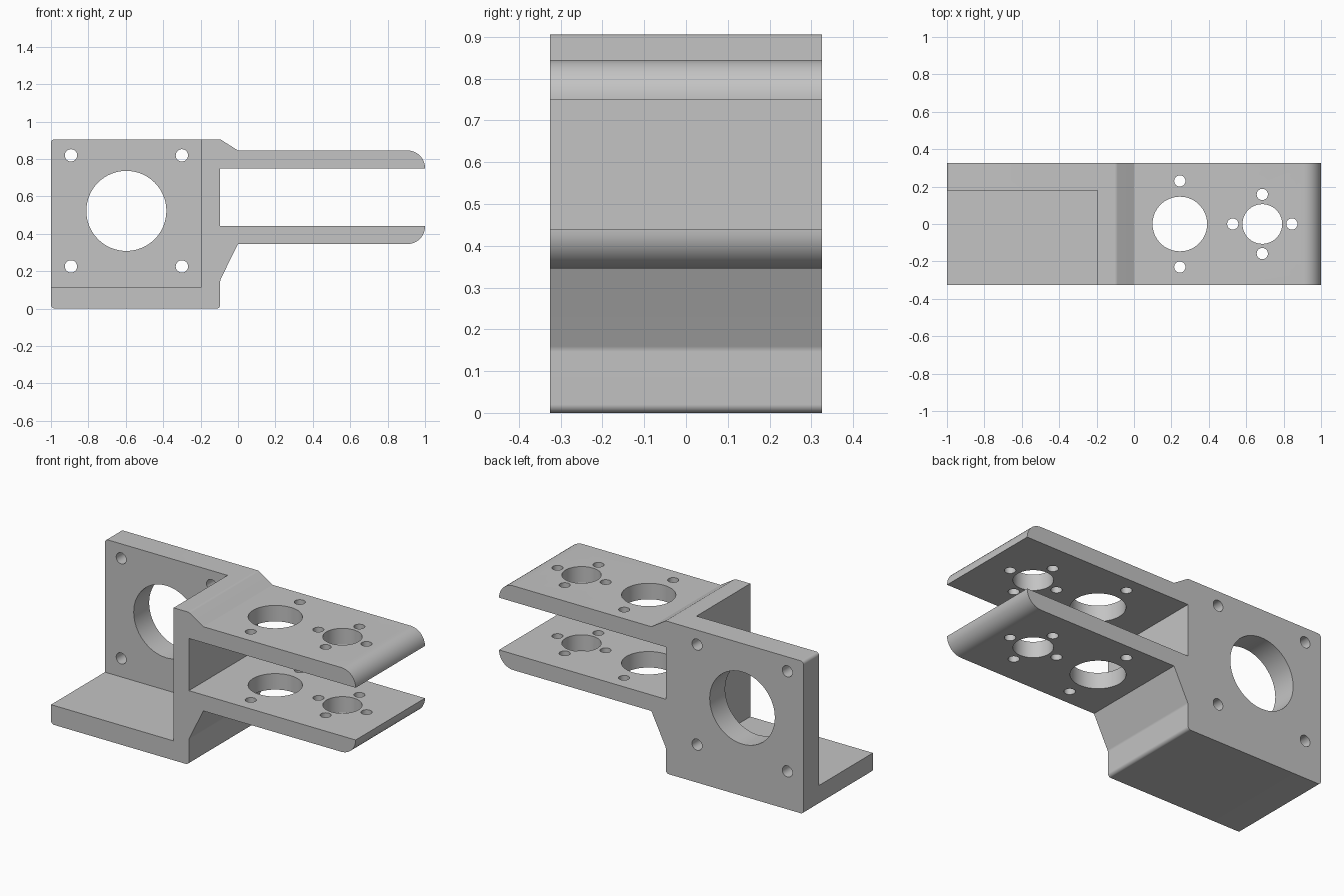
import bpy, bmesh, math
from mathutils import Vector, Matrix

cube = bpy.data.objects.get("Cube")
if cube:
    bpy.data.objects.remove(cube, do_unlink=True)

HALF = 0.325      # half depth of the bracket
SEGMENTS = 10     # steps per rounded corner


def add_object(name, bm):
    mesh = bpy.data.meshes.new(name)
    bmesh.ops.recalc_face_normals(bm, faces=bm.faces)
    bm.to_mesh(mesh)
    bm.free()
    obj = bpy.data.objects.new(name, mesh)
    bpy.context.collection.objects.link(obj)
    return obj


def rounded(corners):
    """Replace each (x, z, radius) corner by an arc tangent to its two sides."""
    result = []
    for i, (x, z, r) in enumerate(corners):
        p = Vector((x, z))
        if r == 0:
            result.append(p)
            continue
        a = (Vector(corners[i - 1][:2]) - p).normalized()
        b = (Vector(corners[(i + 1) % len(corners)][:2]) - p).normalized()
        half = a.angle(b) / 2
        centre = p + (a + b).normalized() * (r / math.sin(half))
        start = p + a * (r / math.tan(half)) - centre
        end = p + b * (r / math.tan(half)) - centre
        sweep = start.angle(end)
        for k in range(SEGMENTS + 1):
            t = k / SEGMENTS
            arc = start * math.sin((1 - t) * sweep) + end * math.sin(t * sweep)
            result.append(centre + arc / math.sin(sweep))
    return result


def add_drill(bm, x, y, z, radius, length, along_y=False):
    turn = Matrix.Rotation(math.pi / 2, 4, "X") if along_y else Matrix()
    bmesh.ops.create_cone(bm, cap_ends=True, segments=64 if radius > 0.1 else 32,
                          radius1=radius, radius2=radius, depth=length,
                          matrix=Matrix.Translation((x, y, z)) @ turn)


# Side profile: square block with two arms
profile = rounded([
    (-1, 0, 0.02), (-0.095, 0, 0.02), (-0.095, 0.153, 0.03), (0, 0.345, 0),
    (1, 0.345, 0.094), (1, 0.44, 0), (-0.095, 0.44, 0), (-0.095, 0.75, 0),
    (1, 0.75, 0), (1, 0.845, 0.094), (0, 0.845, 0), (-0.095, 0.905, 0.03),
    (-1, 0.905, 0.02),
])
bm = bmesh.new()
face = bm.faces.new([bm.verts.new((p.x, -HALF, p.y)) for p in profile])
moved = bmesh.ops.extrude_face_region(bm, geom=[face])["geom"]
bmesh.ops.translate(bm, vec=(0, 2 * HALF, 0),
                    verts=[v for v in moved if isinstance(v, bmesh.types.BMVert)])
bracket = add_object("motor_bracket", bm)

# Open pocket that leaves the floor, side wall and back plate
bm = bmesh.new()
low, high = Vector((-1.2, -0.5, 0.115)), Vector((-0.195, 0.18, 1.1))
bmesh.ops.create_cube(bm, size=1, matrix=Matrix.Translation((low + high) / 2)
                      @ Matrix.Diagonal((*(high - low), 1)))
pocket = add_object("pocket_cutter", bm)

# Bores and screw holes
bm = bmesh.new()
add_drill(bm, -0.597, 0.25, 0.522, 0.214, 0.3, True)
for x in (-0.893, -0.3):
    for z in (0.225, 0.819):
        add_drill(bm, x, 0.25, z, 0.033, 0.3, True)
add_drill(bm, 0.245, 0, 0.6, 0.146, 0.8)
add_drill(bm, 0.686, 0, 0.6, 0.106, 0.8)
for side in (-1, 1):
    add_drill(bm, 0.245, side * 0.23, 0.6, 0.03, 0.8)
    add_drill(bm, 0.686, side * 0.158, 0.6, 0.03, 0.8)
    add_drill(bm, 0.686 + side * 0.158, 0, 0.6, 0.03, 0.8)
holes = add_object("hole_cutter", bm)

# Cut the bracket
for cutter in (pocket, holes):
    cutter.hide_render = True
    cut = bracket.modifiers.new(cutter.name, "BOOLEAN")
    cut.operation = "DIFFERENCE"
    cut.solver = "EXACT"
    cut.object = cutter
bpy.context.view_layer.update()
graph = bpy.context.evaluated_depsgraph_get()
finished = bpy.data.meshes.new_from_object(bracket.evaluated_get(graph))
bracket.modifiers.clear()
bracket.data = finished
for cutter in (pocket, holes):
    bpy.data.objects.remove(cutter, do_unlink=True)

# Plain grey material
grey = bpy.data.materials.new("light_grey")
grey.use_nodes = True
colour = (0.55, 0.55, 0.55, 1)
grey.diffuse_color = colour
grey.node_tree.nodes["Principled BSDF"].inputs["Base Color"].default_value = colour
bracket.data.materials.clear()
bracket.data.materials.append(grey)

# Smooth bores and rounded corners, crisp edges elsewhere
bpy.ops.object.select_all(action="DESELECT")
bracket.select_set(True)
bpy.context.view_layer.objects.active = bracket
bpy.ops.object.shade_smooth_by_angle(angle=math.radians(25))
